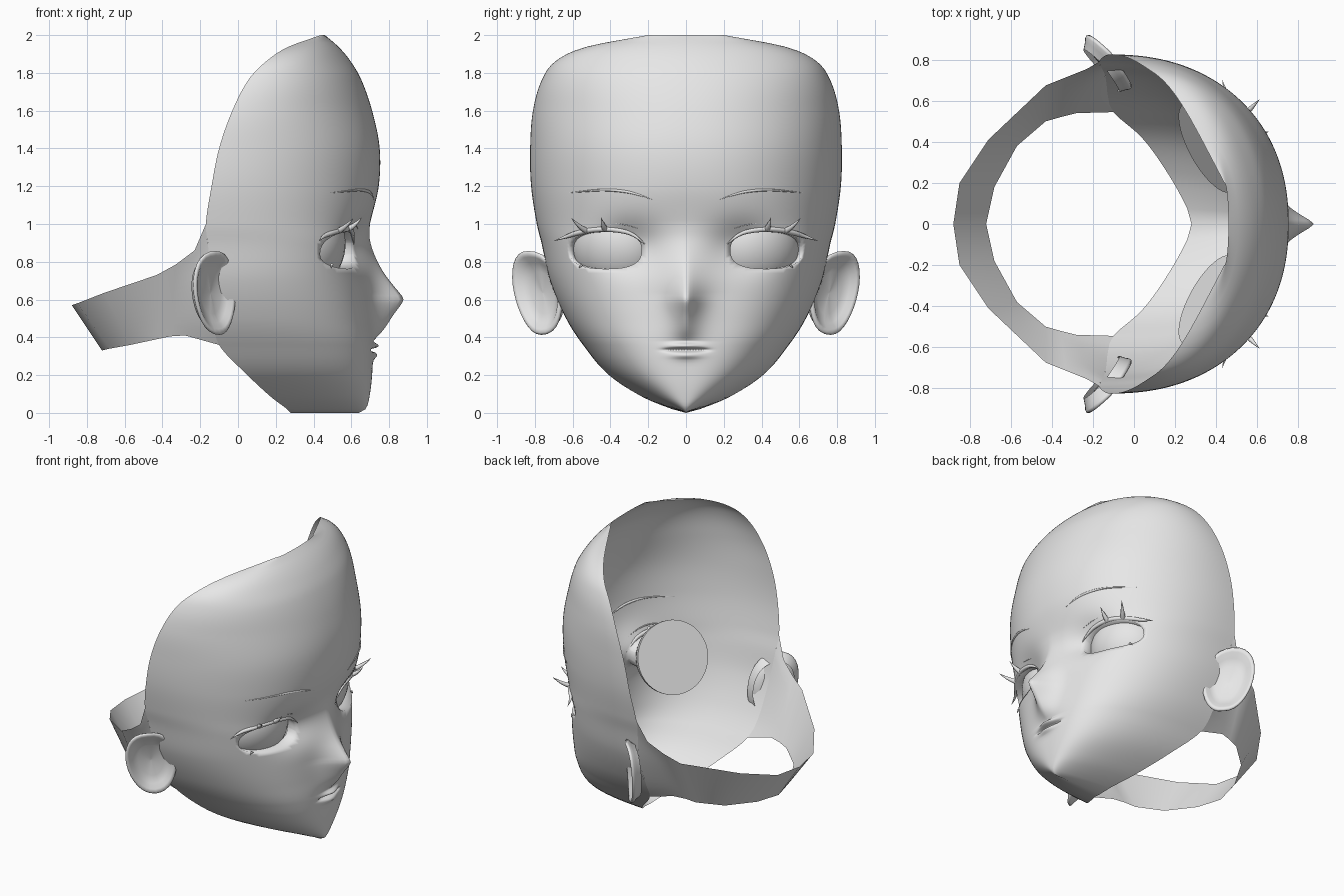
import bpy, bmesh
from math import sin, cos, pi, exp, copysign
from mathutils import Vector, Matrix

cube = bpy.data.objects.get("Cube")
if cube:
    bpy.data.objects.remove(cube)

grey = bpy.data.materials.new("plain_grey")
grey.use_nodes = True
grey.diffuse_color = (0.8, 0.8, 0.8, 1)
for node in grey.node_tree.nodes:
    if node.type == 'BSDF_PRINCIPLED':
        node.inputs["Base Color"].default_value = grey.diffuse_color

# Head sections: height, front x, widest x, half width, roundness
SECTIONS = [
    (0, .64, -.13, .001, 2.2), (.02, .675, -.13, .08, 2.3), (.08, .695, -.13, .23, 2.5),
    (.2, .71, -.13, .41, 2.65), (.36, .715, -.13, .545, 2.65), (.5, .705, -.13, .635, 2.55),
    (.7, .69, -.14, .72, 2.5), (.9, .69, -.16, .765, 2.55), (1, .7, -.17, .79, 2.45),
    (1.2, .745, -.14, .82, 2.25), (1.4, .75, -.1, .825, 2.18), (1.6, .71, -.03, .81, 2.1),
    (1.77, .65, .06, .76, 2.1), (1.87, .59, .16, .68, 2), (1.94, .53, .27, .52, 2),
    (2, .46, .44, .2, 2)]
# Opening under the jaw: height, x
JAW_EDGE = [(0, .28), (.02, .26), (.08, .18), (.2, .05), (.36, -.1), (.5, -.13), (.9, -.2)]
# Nose ridge: height, projection
NOSE = [(.38, 0), (.44, .06), (.52, .12), (.6, .18), (.63, .165), (.67, .135),
        (.74, .085), (.83, .04), (.92, .01), (1, 0)]
EYE_Y, EYE_Z, EYE_A, EYE_B, EYE_P = .425, .86, .19, .097, 2.6


def sample(table, z):
    """Smooth interpolation of a table keyed on its first column."""
    last = len(table) - 1
    z = min(max(z, table[0][0]), table[last][0])
    i = max(k for k in range(last) if table[k][0] <= z)
    a, b = table[i], table[i + 1]
    before, after = table[max(i - 1, 0)], table[min(i + 2, last)]
    h = b[0] - a[0]
    t = (z - a[0]) / h
    out = []
    for k in range(1, len(a)):
        ma = (b[k] - before[k]) / (b[0] - before[0]) * h
        mb = (after[k] - a[k]) / (after[0] - a[0]) * h
        s = t * t * (3 - 2 * t)
        out.append(a[k] * (1 - s) + b[k] * s + ma * t * (1 - t) ** 2 - mb * t * t * (1 - t))
    return out


def bell(v, width):
    return exp(-(v / width) ** 2)


def face_x(y, z):
    """Front surface of the head at a given y and z."""
    front, rear, side, n = sample(SECTIONS, z)
    ratio = min(abs(y) / side, 1)
    x = rear + (front - rear) * (1 - ratio ** n) ** (1 / n)
    nose_width = .08 + .25 * max(0, z - .62)
    x += sample(NOSE, z)[0] * exp(-(abs(y) / nose_width) ** 1.4)
    x -= .085 * bell(y - .3, .17) * bell(z - .88, .12)
    x += (.022 * bell(z - .305, .02) + .03 * bell(z - .355, .016)) * bell(y, .075)
    return x - .035 * bell(z - .333, .008) * exp(-(y / .105) ** 4)


def edge(z):
    """Rear rim of the head shell."""
    front, rear, side, n = sample(SECTIONS, z)
    x = max(rear, sample(JAW_EDGE, z)[0])
    return Vector((x, side * (1 - ((x - rear) / (front - rear)) ** n) ** (1 / n), z))


def finish(obj):
    obj.data.materials.append(grey)
    mod = obj.modifiers.new("Mirror", 'MIRROR')
    mod.use_axis = (False, True, False)
    mod.use_clip = True
    mod.merge_threshold = .002
    return obj


def add_mesh(name, bm):
    for f in bm.faces:
        f.smooth = len(f.verts) < 5
    mesh = bpy.data.meshes.new(name)
    bm.to_mesh(mesh)
    bm.free()
    obj = bpy.data.objects.new(name, mesh)
    bpy.context.collection.objects.link(obj)
    return finish(obj)


def grid(rows, wrap=False):
    """Quad surface through rows of points."""
    bm = bmesh.new()
    verts = [[bm.verts.new(p) for p in row] for row in rows]
    n = len(rows[0])
    for low, high in zip(verts, verts[1:]):
        for j in range(n if wrap else n - 1):
            k = (j + 1) % n
            bm.faces.new((low[j], low[k], high[k], high[j]))
    return bm


# Head shell
heights = sorted({round(i * .02, 3) for i in range(101)} | {round(.28 + i * .005, 3) for i in range(22)})
columns = 56
rows = []
for z in heights:
    rim_point = edge(z)
    row = []
    for j in range(columns):
        y = rim_point.y * sin(j / columns * pi / 2)
        row.append((face_x(y, z), y, z))
    rows.append(row + [rim_point])
head = grid(rows)


# Eye opening with a turned-in rim
def eye_level(y, z):
    return (abs(y - EYE_Y) / EYE_A) ** EYE_P + (abs(z - EYE_Z) / EYE_B) ** EYE_P


gone = set()
for f in head.faces:
    c = f.calc_center_median()
    if eye_level(c.y, c.z) < 1:
        gone.add(f)
edge_verts = {v for f in gone for v in f.verts if any(g not in gone for g in v.link_faces)}
bmesh.ops.delete(head, geom=list(gone), context='FACES')
for v in edge_verts:
    k = eye_level(v.co.y, v.co.z) ** (-1 / EYE_P)
    y, z = EYE_Y + (v.co.y - EYE_Y) * k, EYE_Z + (v.co.z - EYE_Z) * k
    v.co = (face_x(y, z), y, z)
rim = [e for e in head.edges if e.is_boundary and all(v in edge_verts for v in e.verts)]
made = bmesh.ops.extrude_edge_only(head, edges=rim)["geom"]
for v in made:
    if isinstance(v, bmesh.types.BMVert):
        v.co += Vector((-.08, -.025, 0))
add_mesh("head_shell", head)

# Band round the back of the head
BOTTOM = [(-.1, .53, .36), (-.28, .54, .41), (-.36, .52, .405), (-.43, .5, .39),
          (-.57, .38, .36), (-.68, .18, .34), (-.72, 0, .33)]
TOP = [(-.17, .79, 1), (-.23, .755, .86), (-.33, .715, .785), (-.43, .675, .73),
       (-.71, .41, .635), (-.85, .2, .58), (-.88, 0, .57)]
rows = []
for i in range(13):
    row = [Vector(a).lerp(Vector(b), i / 12) for a, b in zip(BOTTOM, TOP)]
    row[0] = edge(row[0].z)
    rows.append(row)
add_mesh("rear_band", grid(rows))

# Ears: rings from behind, over the rim, into the hollow; front sinks into the head
centre = Vector((-.11, .8, .635))
out, up, normal = Vector((-.12, .11, 0)), Vector((-.01, .035, .222)), Vector((.64, .77, 0))
rows = []
for size, depth in [(.8, -.06), (.9, -.03), (.98, -.012), (1, 0),
                    (.95, .008), (.86, 0), (.72, -.025), (.5, -.045), (.002, -.055)]:
    row = []
    for j in range(32):
        a = 2 * pi * j / 32
        c = copysign(abs(cos(a)) ** .85, cos(a)) * (1 + .1 * sin(a))
        sink = .035 * size * min(c, 0)
        row.append(centre + size * (out * c + up * sin(a)) + normal * (depth + sink))
    rows.append(row)
add_mesh("ear", grid(rows, wrap=True))

# Eyeballs: domes with flat backs, turned outwards and slightly down
dome = bmesh.new()
bmesh.ops.create_uvsphere(dome, u_segments=32, v_segments=20, radius=1)
bmesh.ops.delete(dome, geom=[v for v in dome.verts if v.co.x < -.001], context='VERTS')
bmesh.ops.holes_fill(dome, edges=[e for e in dome.edges if e.is_boundary], sides=0)
turn = Vector((.81, .45, -.38)).to_track_quat('X', 'Z').to_matrix().to_4x4()
dome.transform(Matrix.Translation((.36, .37, .865)) @ turn @ Matrix.Diagonal((.19, .245, .24, 1)))
bmesh.ops.recalc_face_normals(dome, faces=dome.faces[:])
add_mesh("eyeball", dome)


def strand(name, points, thickness):
    """Tapered tube through (position, relative radius) points."""
    curve = bpy.data.curves.new(name, 'CURVE')
    curve.dimensions = '3D'
    curve.bevel_depth = thickness
    curve.bevel_resolution = 2
    curve.resolution_u = 6
    spline = curve.splines.new('NURBS')
    spline.points.add(len(points) - 1)
    for p, (co, radius) in zip(spline.points, points):
        p.co = (*co, 1)
        p.radius = radius
    spline.order_u = 3
    spline.use_endpoint_u = True
    obj = bpy.data.objects.new(name, curve)
    bpy.context.collection.objects.link(obj)
    return finish(obj)


def on_face(y, z, lift=0):
    return (face_x(y, z) + lift, y, z)


# Upper lash line with its outer wing
strand("upper_lash", [(on_face(.215, .89), .1), (on_face(.27, .945), .7), (on_face(.36, .97), 1),
                      (on_face(.47, .975), 1), (on_face(.57, .955), 1),
                      (on_face(.63, .935, .015), .8), ((.43, .7, .91), .05)], .014)
# Lid crease, brow and lower lash
strand("lid_crease", [(on_face(.25, .975), .1), (on_face(.36, 1.01), 1),
                      (on_face(.5, 1.01), 1), (on_face(.63, .965), .1)], .004)
strand("eyebrow", [(on_face(.18, 1.13), .1), (on_face(.27, 1.165), 1), (on_face(.38, 1.18), 1),
                   (on_face(.46, 1.18, .004), .7), (on_face(.55, 1.172, .005), .5),
                   (on_face(.62, 1.165, .004), .1)], .008)
strand("lower_lash", [(on_face(.55, .785), 1), (on_face(.57, .765, .02), .05)], .008)
# Lash spikes
for name, root, tip in [("outer_spike", on_face(.53, .965), (.61, .605, 1.03)),
                        ("inner_spike", on_face(.43, .975), (.655, .45, 1.035))]:
    middle = Vector(root).lerp(Vector(tip), .5) - Vector((0, 0, .012))
    strand(name, [(root, 1), (middle, .8), (tip, .05)], .016)
